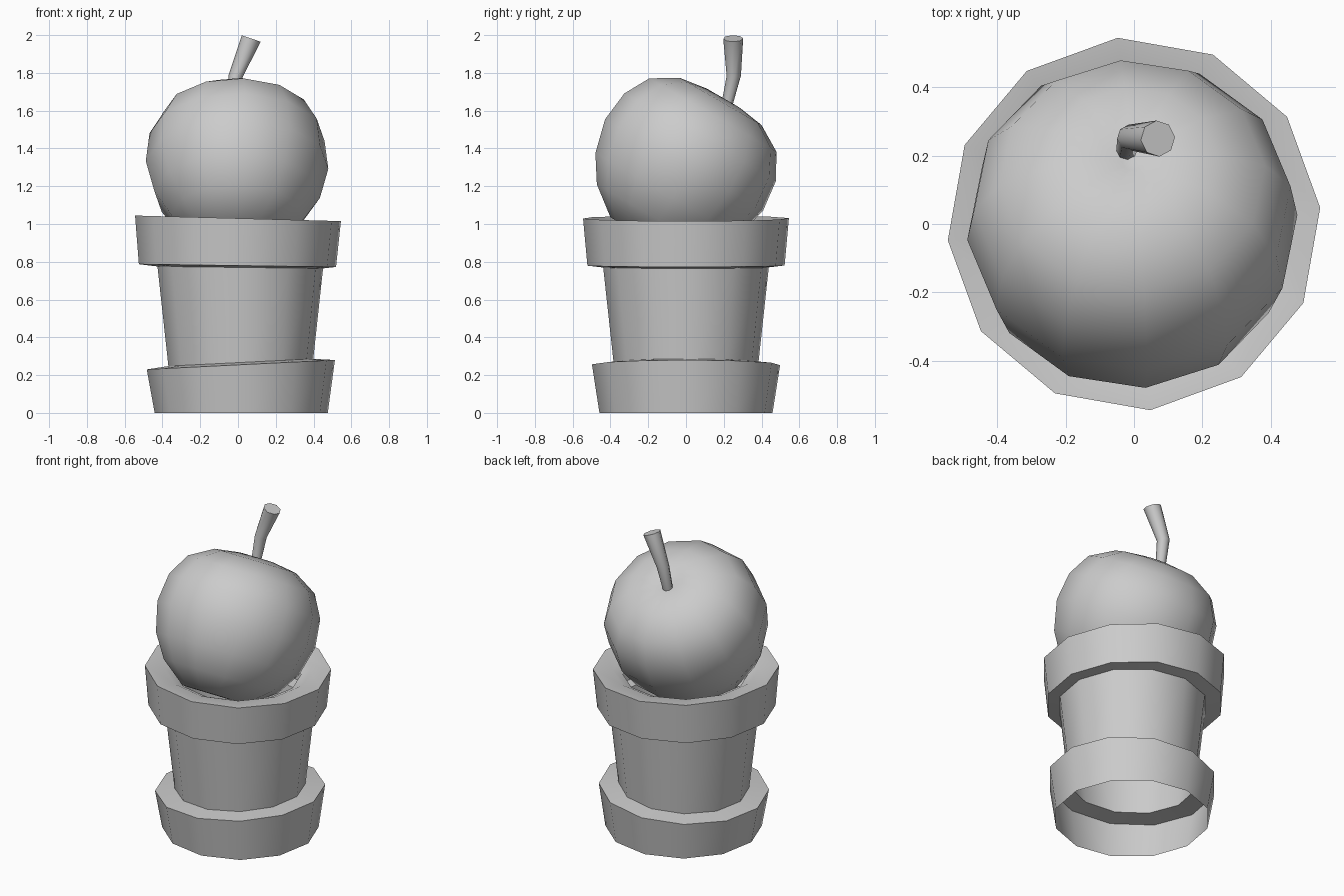
import bpy, bmesh, math
from mathutils import Vector, Matrix

if "Cube" in bpy.data.objects:
    bpy.data.objects.remove(bpy.data.objects["Cube"])

SIDES, TURN = 12, math.radians(5)


def finish(name, bm, angle):
    bmesh.ops.recalc_face_normals(bm, faces=bm.faces)
    mesh = bpy.data.meshes.new(name)
    bm.to_mesh(mesh)
    bm.free()
    ob = bpy.data.objects.new(name, mesh)
    bpy.context.collection.objects.link(ob)
    bpy.ops.object.select_all(action='DESELECT')
    ob.select_set(True)
    bpy.context.view_layer.objects.active = ob
    bpy.ops.object.shade_smooth_by_angle(angle=math.radians(angle))
    return ob


def loft(name, rings, cap_start=False, cap_end=False, angle=40):
    """Join rings of points with quads, optionally capping the ends."""
    bm = bmesh.new()
    loops = [[bm.verts.new(p) for p in ring] for ring in rings]
    for a, b in zip(loops, loops[1:]):
        n = len(a)
        for i in range(n):
            j = (i + 1) % n
            bm.faces.new((a[i], a[j], b[j], b[i]))
    if cap_start:
        bm.faces.new(loops[0][::-1])
    if cap_end:
        bm.faces.new(loops[-1])
    return finish(name, bm, angle)


def circle(r, n=SIDES, turn=TURN):
    return [Vector((r * math.cos(turn + math.tau * i / n),
                    r * math.sin(turn + math.tau * i / n), 0)) for i in range(n)]


def pot_ring(cx, r, z, slope):
    """Level ring leaning by a slope along x."""
    return [Vector((p.x + cx, p.y, z + slope * p.x)) for p in circle(r)]


# Saucer: open underneath, leaning top edge
loft("saucer", [pot_ring(0.017, 0.46, 0, 0),
                pot_ring(0.015, 0.50, 0.255, 0.05),
                pot_ring(0.015, 0.385, 0.267, 0.05)])

# Tapered pot wall
loft("pot_body", [pot_ring(0.015, 0.385, 0.267, 0.05),
                  pot_ring(0.012, 0.44, 0.77, -0.012)])

# Thick rim with a gently dished top
loft("pot_rim", [pot_ring(0.012, 0.44, 0.77, -0.012),
                 pot_ring(-0.003, 0.524, 0.78, -0.014),
                 pot_ring(0, 0.547, 1.03, -0.027),
                 pot_ring(0, 0.43, 1.018, -0.02),
                 pot_ring(0, 0.37, 0.99, -0.02)])

# Fruit: dimpled round profile, axis tipped towards the back
profile = [(0.20, -0.455), (0.35, -0.34), (0.44, -0.20), (0.485, -0.02),
           (0.465, 0.15), (0.39, 0.285), (0.25, 0.368), (0.10, 0.39), (0.03, 0.365)]
tip = Matrix.Translation((-0.005, 0, 1.33)) @ Matrix.Rotation(math.radians(-30), 4, 'X')
rings = [[tip @ (p + Vector((0, 0, h))) for p in circle(r)] for r, h in profile]
loft("fruit", rings, True, True, 75)

# Bent stem, flaring to a tilted flat end
stem_path = [((-0.025, 0.205, 1.58), 0.028, 5), ((-0.012, 0.253, 1.785), 0.038, 10),
             ((0.07, 0.25, 1.982), 0.053, 19)]
rings = []
for pos, r, lean in stem_path:
    m = Matrix.Translation(pos) @ Matrix.Rotation(math.radians(lean), 4, 'Y')
    rings.append([m @ p for p in circle(r, 8)])
loft("stem", rings, True, True, 50)
